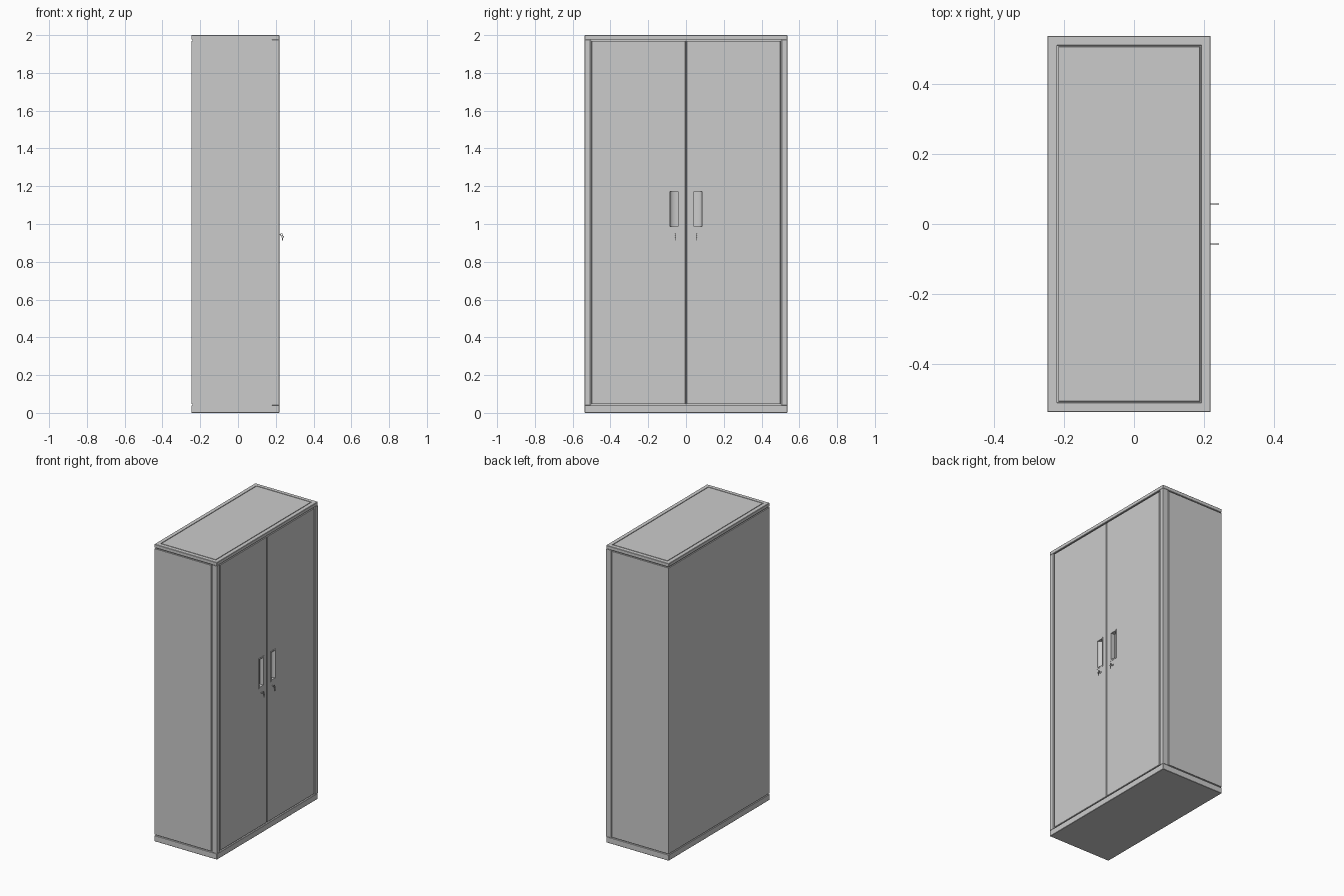
import bpy, bmesh, math

if "Cube" in bpy.data.objects:
    bpy.data.objects.remove(bpy.data.objects["Cube"])

XB, XF, Y, H = -0.247, 0.219, 0.537, 2.0   # back, front, half width, height
Z0, Z1 = 0.04, 1.976                       # top of base, underside of top


def finish(name, bm, smooth=False):
    bmesh.ops.recalc_face_normals(bm, faces=bm.faces)
    me = bpy.data.meshes.new(name)
    bm.to_mesh(me)
    bm.free()
    ob = bpy.data.objects.new(name, me)
    bpy.context.collection.objects.link(ob)
    if smooth:
        activate(ob)
        bpy.ops.object.shade_smooth_by_angle(angle=math.radians(35))
    return ob


def activate(ob):
    bpy.ops.object.select_all(action='DESELECT')
    ob.select_set(True)
    bpy.context.view_layer.objects.active = ob


def box_bm(x, y, z, bevel=0.0):
    bm = bmesh.new()
    bmesh.ops.create_cube(bm, size=1)
    for v in bm.verts:
        for i, r in enumerate((x, y, z)):
            v.co[i] = r[0] if v.co[i] < 0 else r[1]
    if bevel:
        bmesh.ops.bevel(bm, geom=bm.edges[:], offset=bevel, segments=1, affect='EDGES')
    bmesh.ops.recalc_face_normals(bm, faces=bm.faces)
    return bm


def box(name, x, y, z, bevel=0.0):
    return finish(name, box_bm(x, y, z, bevel))


def prism(name, pts, z):
    bm = bmesh.new()
    f = bm.faces.new([bm.verts.new((px, py, z[0])) for px, py in pts])
    ext = bmesh.ops.extrude_face_region(bm, geom=[f])['geom']
    for v in ext:
        if isinstance(v, bmesh.types.BMVert):
            v.co.z = z[1]
    return finish(name, bm)


def cut(ob, cutter):
    m = ob.modifiers.new("pocket", 'BOOLEAN')
    m.operation, m.solver, m.object = 'DIFFERENCE', 'EXACT', cutter
    activate(ob)
    bpy.ops.object.modifier_apply(modifier=m.name)
    bpy.ops.object.shade_smooth_by_angle(angle=math.radians(25))


def cylinder(name, p, r, depth, axis):
    rot = {'X': (0, math.pi / 2, 0), 'Y': (math.pi / 2, 0, 0)}[axis]
    bpy.ops.mesh.primitive_cylinder_add(vertices=20, radius=r, depth=depth, location=p, rotation=rot)
    ob = bpy.context.object
    ob.name = name
    bpy.ops.object.shade_smooth_by_angle(angle=math.radians(35))


def ring(name, p, r, t):
    bpy.ops.mesh.primitive_torus_add(major_radius=r, minor_radius=t, major_segments=20,
                                     minor_segments=8, location=p, rotation=(math.pi / 2, 0, 0))
    bpy.context.object.name = name
    bpy.ops.object.shade_smooth_by_angle(angle=math.radians(60))


# carcass: main shell, with a recessed core showing inside the seams
box("carcass", (XB, 0.174), (-Y, Y), (Z0 + 0.006, Z1 - 0.006))
box("inner_core", (XB + 0.007, 0.186), (-Y + 0.007, Y - 0.007), (0.02, 1.985))
box("base", (XB, XF), (-Y, Y), (0, Z0), 0.002)

# top slab with a grooved panel
bm = box_bm((XB, XF), (-Y, Y), (Z1, H), 0.002)
top = max((f for f in bm.faces if f.normal.z > 0.9), key=lambda f: f.calc_area())
for thick, depth in ((0.035, 0), (0.001, -0.006), (0.005, 0), (0.001, 0.006)):
    bmesh.ops.inset_region(bm, faces=[top], thickness=thick, depth=depth)
finish("top", bm)

for s, side in ((-1, "left"), (1, "right")):
    def span(a, b):
        return tuple(sorted((s * a, s * b)))

    # front stile and door
    box(side + "_stile", (0.18, XF), span(0.506, Y), (Z0, Z1), 0.001)
    door = box(side + "_door", (0.18, 0.217), span(0.003, 0.499), (Z0 + 0.006, Z1 - 0.006), 0.002)

    # recessed handle: scoop, shallow outside and deep toward the centre
    plate = box(side + "_handle_plate", (0.205, 0.2185), span(0.037, 0.091), (0.978, 1.182))
    arc = [(0.2165 - 0.024 * math.sin(a * math.pi / 16),
            s * (0.043 + 0.043 * math.cos(a * math.pi / 16))) for a in range(9)]
    scoop = prism("scoop_cutter", [(0.24, s * 0.086)] + arc + [(0.24, s * 0.043)], (0.987, 1.173))
    cut(door, scoop)
    cut(plate, scoop)
    bpy.data.objects.remove(scoop)

    # lock with an inserted key, and a spare hanging from its bow
    ky = s * 0.057
    cylinder(side + "_lock", (0.216, ky, 0.943), 0.007, 0.006, 'X')
    box(side + "_key_blade", (0.217, 0.226), (ky - 0.001, ky + 0.001), (0.941, 0.945))
    ring(side + "_key_bow", (0.231, ky, 0.943), 0.006, 0.0017)
    ring(side + "_spare_bow", (0.236, ky, 0.932), 0.005, 0.0015)
    box(side + "_spare_blade", (0.234, 0.238), (ky - 0.001, ky + 0.001), (0.913, 0.928))
